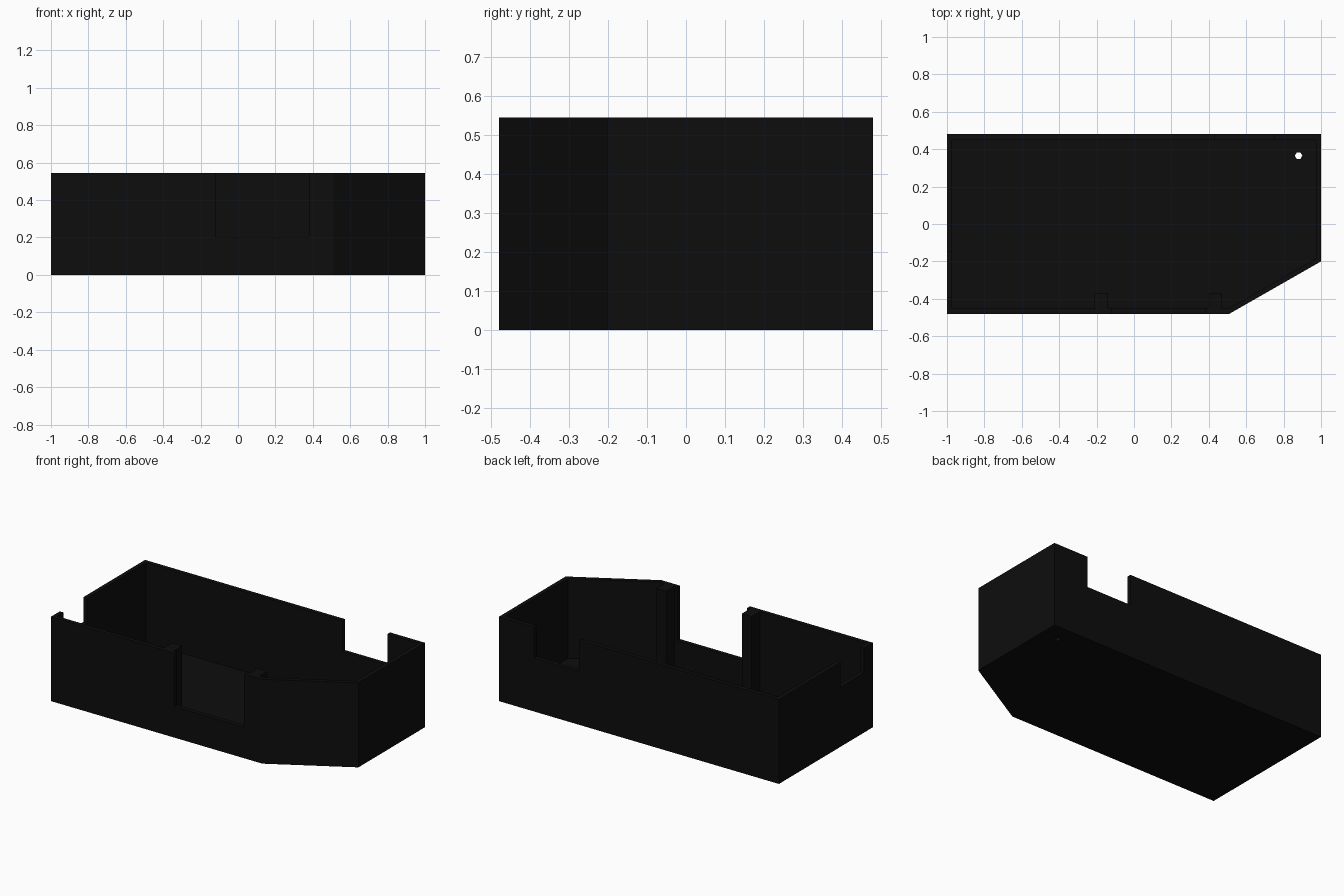
import bpy, bmesh, math

if "Cube" in bpy.data.objects:
    bpy.data.objects.remove(bpy.data.objects["Cube"])

W, D, H = 1.0, 0.48, 0.545      # half width, half depth, height
T, FLOOR = 0.027, 0.03          # wall and floor thickness

black = bpy.data.materials.new("matte_black")
black.diffuse_color = (0.004, 0.004, 0.004, 1)
black.use_nodes = True
black.node_tree.nodes["Principled BSDF"].inputs["Base Color"].default_value = black.diffuse_color


def prism(name, points, z0, z1):
    """Extrude a flat outline from z0 to z1."""
    bm = bmesh.new()
    face = bm.faces.new([bm.verts.new((x, y, z0)) for x, y in points])
    ext = bmesh.ops.extrude_face_region(bm, geom=[face])
    for v in ext["geom"]:
        if isinstance(v, bmesh.types.BMVert):
            v.co.z = z1
    bmesh.ops.recalc_face_normals(bm, faces=bm.faces)
    me = bpy.data.meshes.new(name)
    bm.to_mesh(me)
    bm.free()
    me.materials.append(black)
    ob = bpy.data.objects.new(name, me)
    bpy.context.collection.objects.link(ob)
    return ob


def box(name, x0, x1, y0, y1, z0, z1):
    return prism(name, [(x0, y0), (x1, y0), (x1, y1), (x0, y1)], z0, z1)


def outline(t):
    """Rectangle with one cut corner, moved inward by t."""
    dx, dy = 0.49, 0.28
    n = math.hypot(dx, dy)
    nx, ny = dy / n, -dx / n
    c = nx * 0.51 + ny * -D - t
    x, y = W - t, -D + t
    return [(-x, y), ((c - ny * y) / nx, y), (x, (c - nx * x) / ny), (x, -y), (-x, -y)]


# Tray with floor and walls
case = prism("case", outline(0), 0, H)

# Cavity, wall openings and screw hole
hole = [(0.88 + 0.02 * math.cos(i * math.pi / 3),
         0.365 + 0.02 * math.sin(i * math.pi / 3)) for i in range(6)]
cutters = [
    prism("cavity_cutter", outline(T), FLOOR, 1),
    box("front_opening_cutter", -0.12, 0.38, -0.6, -0.44, 0.2, 1),
    box("back_notch_cutter", 0.43, 0.75, 0.44, 0.6, 0.345, 1),
    box("left_notch_cutter", -1.1, -0.95, -0.39, -0.15, 0.385, 1),
    prism("screw_hole_cutter", hole, -0.1, 0.1),
]
for cutter in cutters:
    mod = case.modifiers.new(cutter.name, "BOOLEAN")
    mod.operation = "DIFFERENCE"
    mod.solver = "EXACT"
    mod.object = cutter

# Bake the cuts and discard the cutters
bpy.context.view_layer.update()
baked = bpy.data.meshes.new_from_object(case.evaluated_get(bpy.context.evaluated_depsgraph_get()))
case.modifiers.clear()
case.data = baked
for cutter in cutters:
    bpy.data.objects.remove(cutter)

# Upright ribs beside the front opening
for side, x in (("left", -0.21), ("right", 0.40)):
    box(side + "_rib", x, x + 0.07, -D + T, -0.37, FLOOR, H)
